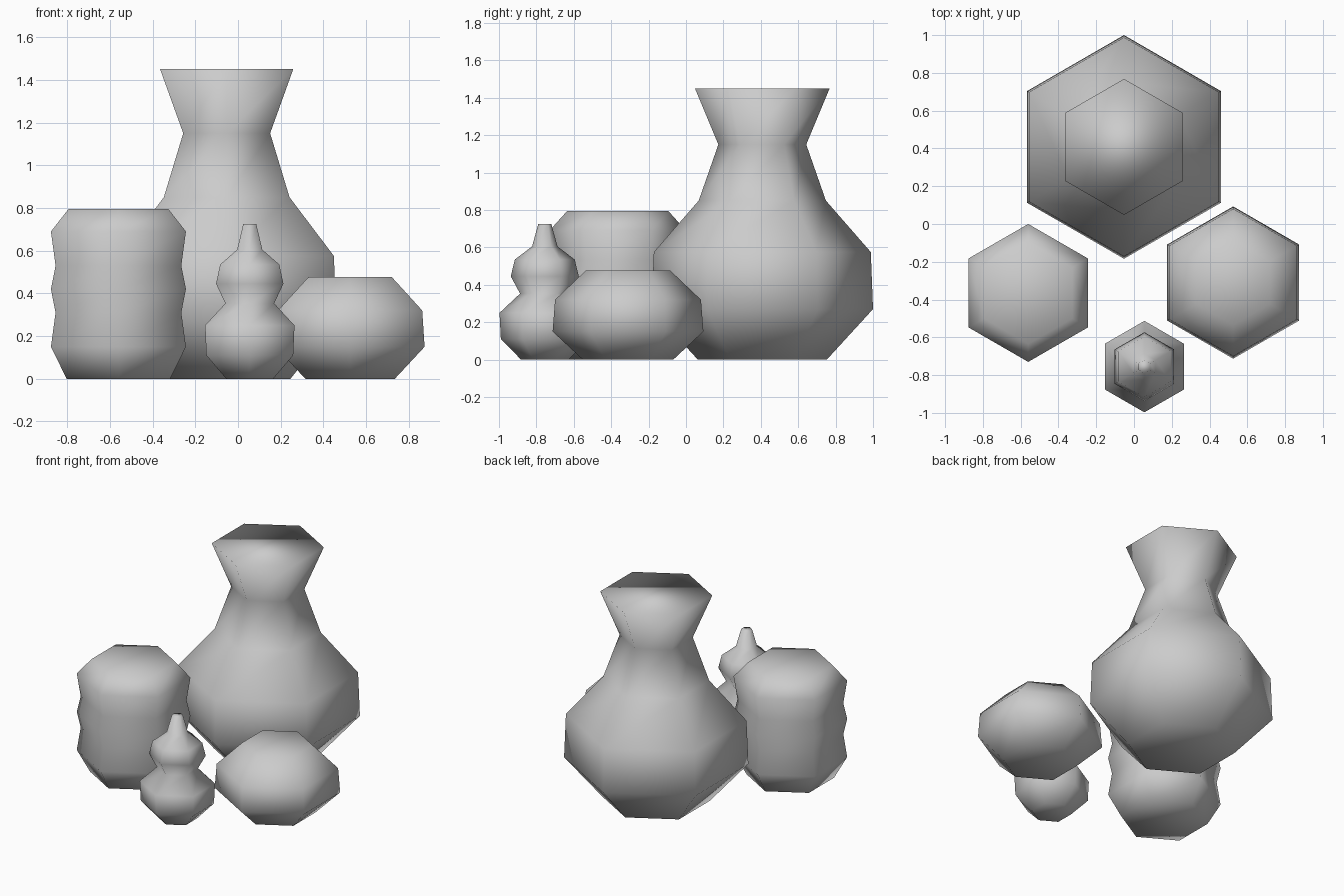
import bpy
import bmesh
from math import sin, cos, pi

cube = bpy.data.objects.get("Cube")
if cube:
    bpy.data.objects.remove(cube, do_unlink=True)

# Single clay colour
clay = bpy.data.materials.new("grey clay")
clay.use_nodes = True
grey = (0.6, 0.6, 0.6, 1.0)
clay.diffuse_color = grey
clay.node_tree.nodes["Principled BSDF"].inputs["Base Color"].default_value = grey


def vessel(name, x, y, profile, sides=6):
    """Closed six-sided vessel lofted through (radius, height) rings."""
    bm = bmesh.new()
    rings = []
    for r, z in profile:
        angles = [pi / 2 + 2 * pi * i / sides for i in range(sides)]
        rings.append([bm.verts.new((r * cos(a), r * sin(a), z)) for a in angles])
    for low, high in zip(rings, rings[1:]):
        for i in range(sides):
            j = (i + 1) % sides
            bm.faces.new((low[i], low[j], high[j], high[i]))
    bm.faces.new(rings[0][::-1])
    bm.faces.new(rings[-1])
    for face in bm.faces:
        face.smooth = True
    mesh = bpy.data.meshes.new(name)
    bm.to_mesh(mesh)
    bm.free()
    mesh.materials.append(clay)
    obj = bpy.data.objects.new(name, mesh)
    obj.location = (x, y, 0)
    bpy.context.collection.objects.link(obj)
    return obj


# Tall vase with flared neck
vessel("tall_vase", -0.053, 0.408, [
    (0.345, 0), (0.592, 0.27), (0.58, 0.575), (0.34, 0.85),
    (0.235, 1.15), (0.36, 1.45)])

# Ribbed storage jar
vessel("ribbed_jar", -0.56, -0.365, [
    (0.28, 0), (0.365, 0.15), (0.34, 0.31), (0.365, 0.42),
    (0.34, 0.53), (0.365, 0.69), (0.27, 0.795)])

# Low round pot
vessel("round_pot", 0.525, -0.31, [
    (0.242, 0), (0.403, 0.15), (0.39, 0.32), (0.225, 0.477)])

# Small gourd bottle
vessel("gourd_bottle", 0.055, -0.755, [
    (0.127, 0), (0.235, 0.11), (0.242, 0.25), (0.132, 0.353),
    (0.182, 0.445), (0.16, 0.535), (0.068, 0.605), (0.035, 0.725)])
